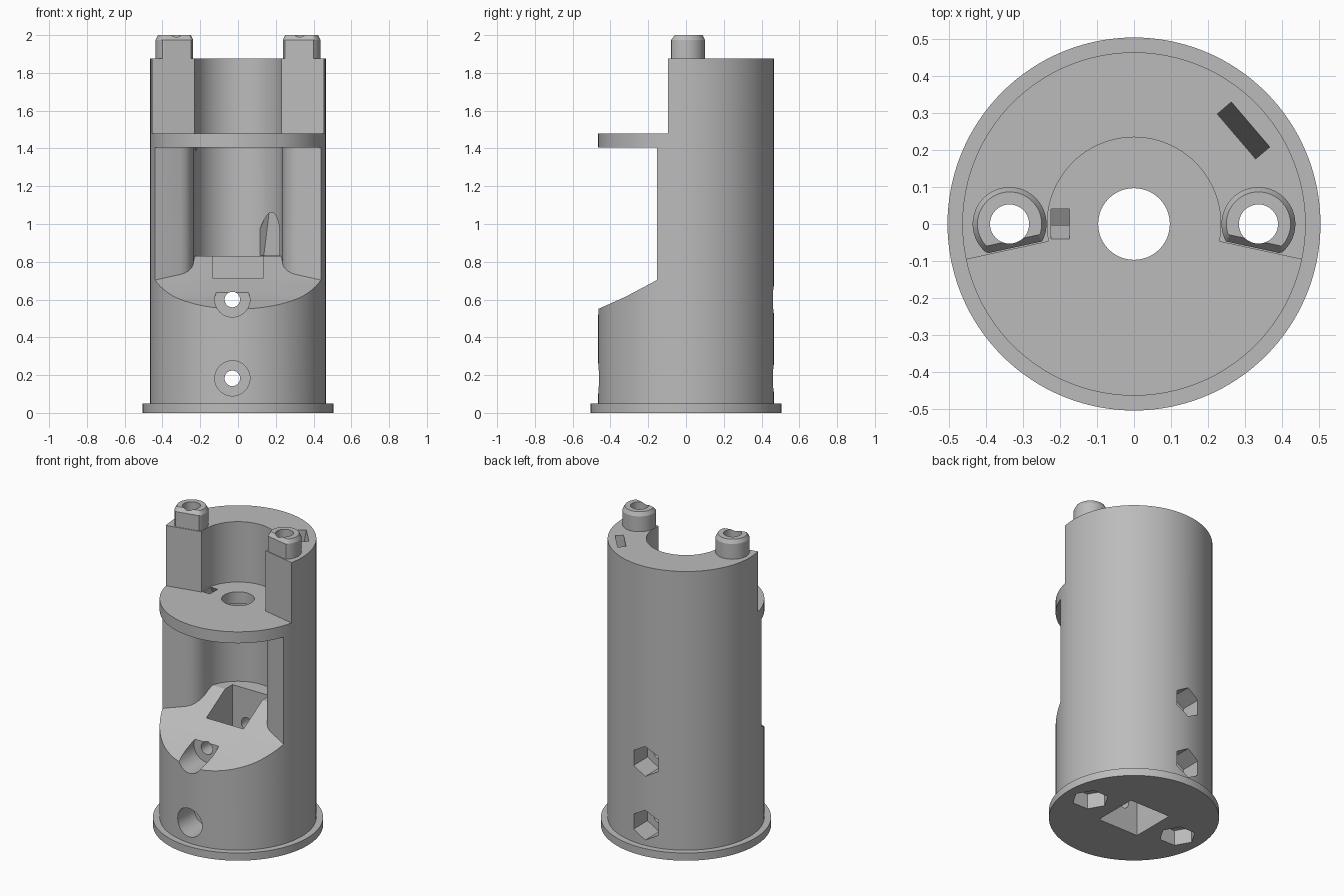
import bpy, bmesh
from math import sin, cos, pi, radians

old = bpy.data.objects.get("Cube")
if old:
    bpy.data.objects.remove(old, do_unlink=True)

grey = bpy.data.materials.new("matte grey")
grey.use_nodes = True
colour = (0.5, 0.5, 0.5, 1)
grey.diffuse_color = colour
grey.node_tree.nodes["Principled BSDF"].inputs["Base Color"].default_value = colour


def loft(name, rings):
    """Closed solid through matching rings of 3D points."""
    bm = bmesh.new()
    loops = [[bm.verts.new(p) for p in ring] for ring in rings]
    n = len(loops[0])
    for a, b in zip(loops, loops[1:]):
        for i in range(n):
            j = (i + 1) % n
            bm.faces.new((a[i], a[j], b[j], b[i]))
    bm.faces.new(loops[0][::-1])
    bm.faces.new(loops[-1])
    bmesh.ops.recalc_face_normals(bm, faces=bm.faces)
    mesh = bpy.data.meshes.new(name)
    bm.to_mesh(mesh)
    bm.free()
    mesh.materials.append(grey)
    obj = bpy.data.objects.new(name, mesh)
    bpy.context.collection.objects.link(obj)
    return obj


def circle(r, n=96, start=0.0):
    return [(r * cos(start + 2 * pi * i / n), r * sin(start + 2 * pi * i / n)) for i in range(n)]


def at_z(pts, z, cx=0, cy=0):
    return [(cx + x, cy + y, z) for x, y in pts]


def prism(name, pts, z0, z1, cx=0, cy=0):
    return loft(name, [at_z(pts, z0, cx, cy), at_z(pts, z1, cx, cy)])


def prism_y(name, pts, y0, y1, cx, cz):
    return loft(name, [[(cx + x, y, cz + z) for x, z in pts] for y in (y0, y1)])


def combine(target, tool, operation="DIFFERENCE"):
    mod = target.modifiers.new("join", "BOOLEAN")
    mod.operation, mod.solver, mod.object = operation, "EXACT", tool
    bpy.ops.object.select_all(action="DESELECT")
    bpy.context.view_layer.objects.active = target
    target.select_set(True)
    bpy.ops.object.modifier_apply(modifier=mod.name)
    bpy.data.objects.remove(tool, do_unlink=True)


def open_front(side, r=0.235, start=0.0, n=48):
    """Outline of a round bore that opens to the front between two side walls."""
    arc = [(r * cos(a), r * sin(a)) for a in
           (start + (pi - 2 * start) * i / n for i in range(n + 1))]
    return side + arc + [(-x, y) for x, y in reversed(side)]


# Main body with base flange
body = loft("housing_body", [at_z(circle(r, 128), z) for r, z in
                             ((0.505, 0), (0.505, 0.05), (0.465, 0.05), (0.465, 1.875))])

# Two chamfered posts, flattened along the slanted front walls
PX = 0.337
for s in (-1, 1):
    def post_ring(r, inset, z):
        return [(s * (PX + x), max(y, inset - 0.043 - (PX + x - 0.23) * 0.217), z)
                for x, y in circle(r, 64)]
    combine(body, loft("post", [post_ring(0.1, 0, 1.7), post_ring(0.1, 0, 1.975),
                                post_ring(0.087, 0.02, 2.0)]), "UNION")

# Upper bay: bore and front opening above the shelf
upper = open_front([(0.8, -0.8), (0.8, -0.171), (0.231, -0.0475)], start=-0.19)
combine(body, prism("upper_bay", upper, 1.48, 2.1))

# Lower window: rounded columns over a sloping floor
side = [(0.8, -0.8), (0.8, -0.28), (0.44, -0.155), (0.305, -0.104),
        (0.28, -0.09), (0.26, -0.07), (0.245, -0.042), (0.237, -0.015)]
window = prism("window", open_front(side), 0.3, 1.405)
slope = [(-0.9, 0.1), (-0.9, 0.4), (-0.465, 0.55), (-0.32, 0.615), (-0.16, 0.70),
         (0.06, 0.83), (0.9, 0.83), (0.9, 0.1)]
combine(window, loft("floor", [[(x, y, z) for y, z in slope] for x in (-1, 1)]))
combine(body, window)

# Square socket through the lower block, round hole in the shelf
square = lambda h: [(-h, -h), (h, -h), (h, h), (-h, h)]
combine(body, loft("socket", [at_z(square(h), z) for h, z in
                              ((0.15, -0.02), (0.135, 0.1), (0.135, 1.0))]))
combine(body, prism("shelf_hole", circle(0.097, 64), 1.3, 1.6))

# Slanted cable slot in the shelf
combine(body, loft("shelf_slot", [
    [(-0.2 + x, y + dy, z) for x, y in ((-0.025, -0.04), (0.025, -0.04), (0.025, 0.04), (-0.025, 0.04))]
    for dy, z in ((0.045, 1.39), (0.0, 1.48), (-0.005, 1.49))]))

# Slanted cable channel from the top rim into the bore
ca, sa = cos(radians(40.5)), sin(radians(40.5))
def channel_ring(r, z):
    return [(ca * (r + u) - sa * v, sa * (r + u) + ca * v, z) for u, v in
            ((-0.025, -0.08), (0.025, -0.08), (0.025, 0.08), (-0.025, 0.08))]
combine(body, loft("channel", [channel_ring(0.39 - 0.16 * (1.875 - z), z) for z in (0.832, 1.9)]))

# Long bolt holes with hexagonal nut pockets underneath
for x in (-PX, PX):
    combine(body, prism("bolt_hole", circle(0.053, 48), -0.1, 2.1, x))
    combine(body, prism("nut_pocket", circle(0.11, 6), -0.1, 0.1, x))

# Cross screws: round counterbore in front, hexagonal pocket behind
for z in (0.183, 0.6):
    combine(body, prism_y("screw_hole", circle(0.041, 40), -0.7, 0.7, -0.03, z))
    combine(body, prism_y("counterbore", circle(0.093, 48), -0.7, -0.28, -0.03, z))
    combine(body, prism_y("rear_pocket", circle(0.098, 6, pi / 2), 0.32, 0.7, -0.03, z))

bpy.ops.object.select_all(action="DESELECT")
bpy.context.view_layer.objects.active = body
body.select_set(True)
bpy.ops.object.shade_smooth_by_angle(angle=radians(25))
